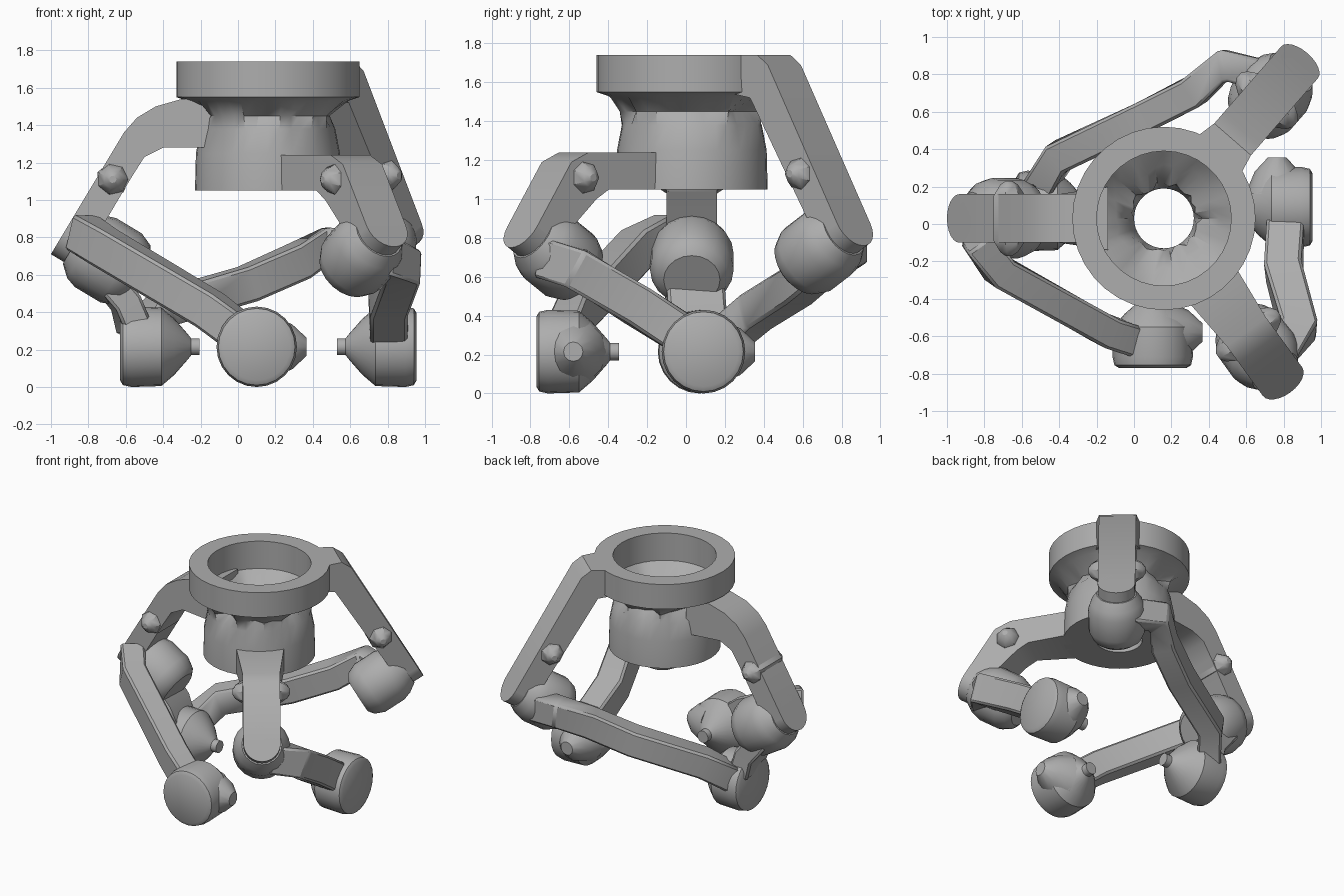
import bpy, bmesh, math, random
from mathutils import Vector, Matrix

random.seed(4)
if "Cube" in bpy.data.objects:
    bpy.data.objects.remove(bpy.data.objects["Cube"], do_unlink=True)

grey = bpy.data.materials.new("plain grey")
grey.use_nodes = True
grey.diffuse_color = (0.42, 0.42, 0.42, 1)
grey.node_tree.nodes["Principled BSDF"].inputs["Base Color"].default_value = (0.42, 0.42, 0.42, 1)

HUB = Vector((0.16, 0.03, 0))
UP = Vector((0, 0, 1))


def finish(name, bm, angle=35):
    bmesh.ops.recalc_face_normals(bm, faces=bm.faces)
    mesh = bpy.data.meshes.new(name)
    bm.to_mesh(mesh)
    bm.free()
    mesh.materials.append(grey)
    ob = bpy.data.objects.new(name, mesh)
    bpy.context.collection.objects.link(ob)
    bpy.ops.object.select_all(action='DESELECT')
    ob.select_set(True)
    bpy.context.view_layer.objects.active = ob
    bpy.ops.object.shade_smooth_by_angle(angle=math.radians(angle))
    return ob


def loft(bm, rings, closed=False):
    """Skin a list of vertex rings, capped unless the loop closes."""
    pairs = list(zip(rings, rings[1:]))
    if closed:
        pairs.append((rings[-1], rings[0]))
    else:
        bm.faces.new(rings[0])
        bm.faces.new(rings[-1])
    for a, b in pairs:
        for i in range(len(a)):
            j = (i + 1) % len(a)
            bm.faces.new((a[i], a[j], b[j], b[i]))


def lathe(name, profile, origin, axis, sides=32, closed=False, rough=()):
    """Turn (radius, height) points about an axis; rough rows are jittered."""
    bm = bmesh.new()
    turn = Matrix.Translation(origin) @ Vector(axis).to_track_quat('Z', 'Y').to_matrix().to_4x4()
    rings = []
    for k, (r, h) in enumerate(profile):
        ring = []
        for i in range(sides):
            a = math.tau * i / sides
            q = r * random.uniform(0.88, 1.15) if k in rough else r
            ring.append(bm.verts.new(turn @ Vector((q * math.cos(a), q * math.sin(a), h))))
        rings.append(ring)
    loft(bm, rings, closed)
    return finish(name, bm)


def beam(name, path, width, height):
    """Rectangular bar swept along a path."""
    bm = bmesh.new()
    pts = [Vector(p) for p in path]
    rings = []
    for i, p in enumerate(pts):
        d = (pts[min(i + 1, len(pts) - 1)] - pts[max(i - 1, 0)]).normalized()
        side = d.cross(UP).normalized()
        top = side.cross(d)
        rings.append([bm.verts.new(p + side * width / 2 * a + top * height / 2 * b)
                      for a, b in ((-1, -1), (1, -1), (1, 1), (-1, 1))])
    loft(bm, rings)
    ob = finish(name, bm)
    bev = ob.modifiers.new("soft edges", 'BEVEL')
    bev.width = 0.015
    bev.segments = 1


# Hub: wide top ring, recess, narrow neck and lower collar
lathe("hub", [(0.49, 1.55), (0.49, 1.74), (0.36, 1.74), (0.36, 1.53), (0.27, 1.46),
              (0.18, 1.38), (0.16, 1.25), (0.16, 1.05), (0.39, 1.05), (0.385, 1.25),
              (0.36, 1.38), (0.33, 1.45), (0.43, 1.53)],
      HUB, UP, sides=36, closed=True, rough=(4, 5, 11))


def arm(tag, degrees, outer, inner, pin, drum):
    """Bent slab arm with flared root, rounded end, elbow drum and cross pin."""
    a = math.radians(degrees)
    radial = Vector((math.cos(a), math.sin(a), 0))
    across = UP.cross(radial)

    def place(p):
        return HUB + radial * p[0] + UP * p[1]

    tip, bend = Vector(outer[-1]), Vector(outer[-2])
    d = (tip - bend).normalized()
    inward = Vector((d.y, -d.x))
    end = tip - d * 0.13
    outline = outer[:-1] + [end, end + inward * 0.16] + inner[::-1]
    bm = bmesh.new()
    loft(bm, [[bm.verts.new(place(p) + across * w * (1.3 if p[0] < 0.4 else 1))
               for p in outline] for w in (-0.13, 0.13)])
    finish(tag + "_arm", bm)
    axis = radial * inward.x + UP * inward.y
    lathe(tag + "_arm_end", [(0.13, 0), (0.13, 0.16)], place(end), axis, 24)
    lathe(tag + "_elbow", [(0.14, 0.08), (drum - 0.02, 0.14), (drum, 0.2), (drum, 0.36),
                           (drum - 0.03, 0.43), (drum - 0.07, 0.46)], place(end), axis, 20)
    lathe(tag + "_pin", [(0.02, -0.2), (0.05, -0.18), (0.09, -0.12), (0.09, 0.12),
                         (0.05, 0.18), (0.02, 0.2)], place(pin), across, 7)


arm("side", 180,
    [(0.3, 1.55), (0.46, 1.54), (0.6, 1.5), (0.7, 1.44), (0.77, 1.36), (1.16, 0.71)],
    [(0.3, 1.28), (0.56, 1.28), (0.66, 1.23), (0.73, 1.12)], (0.83, 1.11), 0.215)
arm("back", 49,
    [(0.38, 1.74), (0.56, 1.74), (0.63, 1.69), (1.17, 0.76)],
    [(0.38, 1.55), (0.51, 1.52)], (0.84, 1.13), 0.2)
arm("front", -54,
    [(0.3, 1.24), (0.75, 1.24), (0.86, 1.19), (1.15, 0.75)],
    [(0.3, 1.05), (0.62, 1.05), (0.7, 1.0)], (0.77, 1.11), 0.2)

# Lower links from each elbow to its foot
beam("side_link", [(-0.84, -0.08, 0.83), (-0.72, -0.25, 0.75), (-0.15, -0.57, 0.41),
                   (0.02, -0.63, 0.28)], 0.17, 0.2)
beam("back_link", [(0.75, 0.78, 0.72), (0.48, 0.85, 0.76), (0.32, 0.71, 0.67),
                   (0.05, 0.57, 0.55), (-0.4, 0.36, 0.42), (-0.52, 0.18, 0.27)], 0.17, 0.19)
beam("front_link", [(0.76, -0.7, 0.7), (0.88, -0.56, 0.64), (0.8, -0.25, 0.45),
                    (0.81, 0.02, 0.28)], 0.2, 0.21)
# Strut joining the side elbow to the foot below it
beam("side_strut", [(-0.74, 0.04, 0.62), (-0.6, 0.05, 0.45), (-0.55, 0.06, 0.3)], 0.3, 0.15)

# Feet: round pads with tapered backs and a small knob
pad = [(0.18, 0), (0.205, 0.015), (0.215, 0.06), (0.21, 0.22), (0.15, 0.29),
       (0.07, 0.36), (0.045, 0.38), (0.045, 0.425)]
spur = [(0.17, 0.07), (0.12, 0.19), (0.05, 0.265)]
for tag, face, axis, nose in (("side", (0.1, -0.77, 0.215), (0, 1, 0), (1, 0, 0)),
                              ("back", (-0.63, 0.07, 0.215), (1, 0, 0), None),
                              ("front", (0.955, 0.09, 0.215), (-1, 0, 0), (0, 1, 0))):
    lathe(tag + "_foot", pad, face, axis, 24)
    if nose:
        lathe(tag + "_foot_spur", spur, Vector(face) + Vector(axis) * 0.19, nose, 12)
